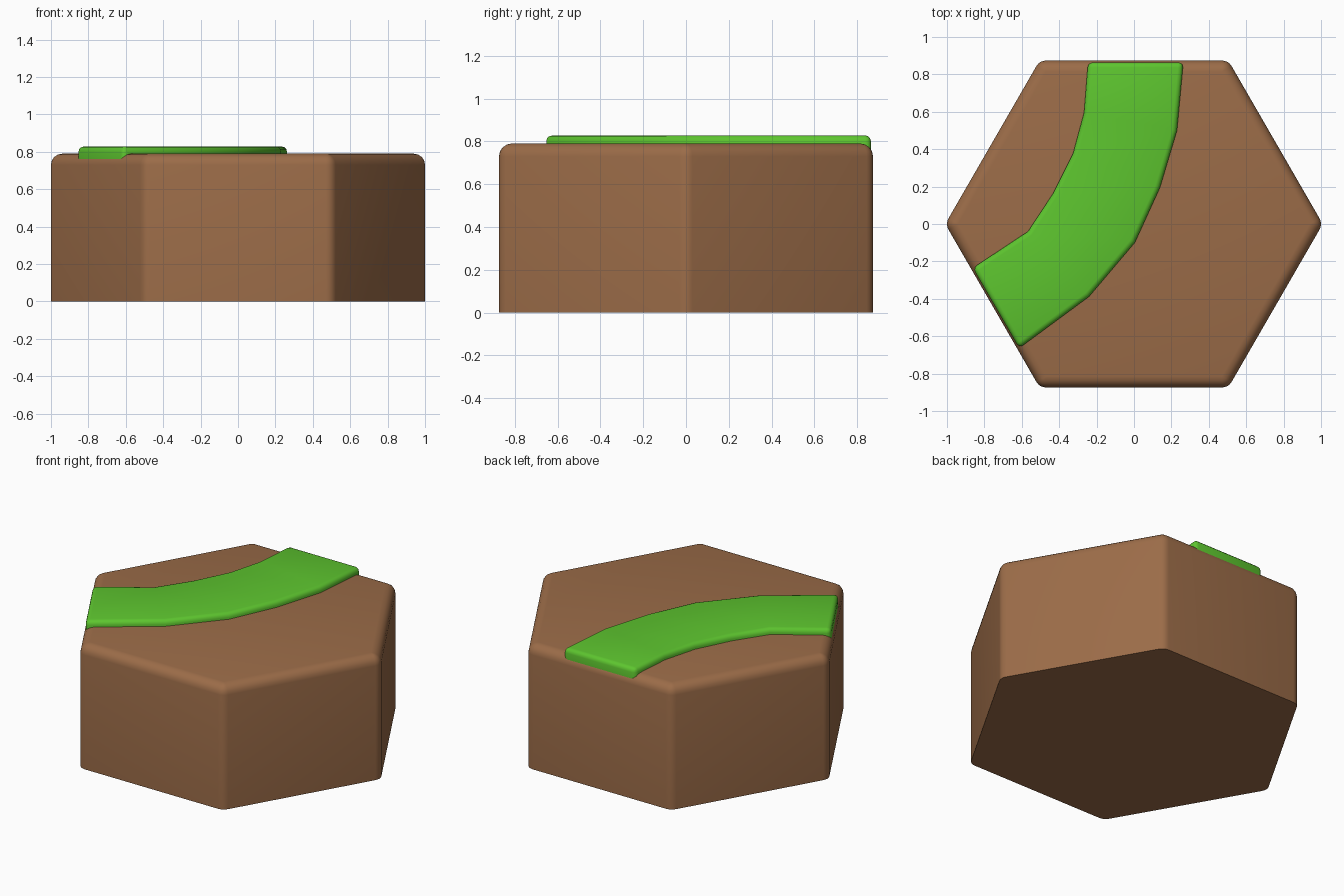
import bpy, bmesh, math

if "Cube" in bpy.data.objects:
    bpy.data.objects.remove(bpy.data.objects["Cube"])


def material(name, color):
    m = bpy.data.materials.new(name)
    m.diffuse_color = (*color, 1)
    m.use_nodes = True
    m.node_tree.nodes["Principled BSDF"].inputs["Base Color"].default_value = m.diffuse_color
    return m


def finish(bm, name, mat, angle):
    bmesh.ops.recalc_face_normals(bm, faces=bm.faces)
    me = bpy.data.meshes.new(name)
    bm.to_mesh(me)
    bm.free()
    me.materials.append(mat)
    ob = bpy.data.objects.new(name, me)
    bpy.context.collection.objects.link(ob)
    bpy.ops.object.select_all(action='DESELECT')
    ob.select_set(True)
    bpy.context.view_layer.objects.active = ob
    bpy.ops.object.shade_smooth_by_angle(angle=math.radians(angle))
    return ob


brown = material("earth brown", (0.33, 0.15, 0.065))
green = material("grass green", (0.11, 0.56, 0.028))

# Hexagonal base: rounded corners and rounded top rim, sharp bottom
R, TOP, STEPS = 0.06, 0.79, 4


def hex_ring(bm, radius, z):
    ring = []
    for corner in range(6):
        a = math.radians(60 * corner)
        for k in range(STEPS + 1):
            b = a + math.radians(-30 + 60 * k / STEPS)
            ring.append(bm.verts.new(((1 - R) * math.cos(a) + radius * math.cos(b),
                                      (1 - R) * math.sin(a) + radius * math.sin(b), z)))
    return ring


bm = bmesh.new()
rings = [hex_ring(bm, R, 0)]
for i in range(STEPS + 1):
    t = math.pi / 2 * i / STEPS
    rings.append(hex_ring(bm, R * math.cos(t), TOP - R + R * math.sin(t)))
for lo, hi in zip(rings, rings[1:]):
    for j in range(len(lo)):
        n = (j + 1) % len(lo)
        bm.faces.new((lo[j], lo[n], hi[n], hi[j]))
bm.faces.new(rings[0][::-1])
bm.faces.new(rings[-1])
bmesh.ops.remove_doubles(bm, verts=bm.verts, dist=0.0005)
finish(bm, "hex_base", brown, 40)

# Curved raised path: strip between inner and outer curve, bevelled top rim
inner = [(-.246, .864), (-.267, .596), (-.326, .377), (-.433, .163), (-.567, -.04), (-.862, -.235)]
outer = [(.264, .864), (.23, .5), (.139, .195), (.005, -.099), (-.24, -.388), (-.614, -.664)]
Z0, Z1 = 0.75, 0.828
bm = bmesh.new()
sections = [[bm.verts.new((*p, z)) for p, z in ((a, Z0), (b, Z0), (b, Z1), (a, Z1))]
            for a, b in zip(inner, outer)]
for s, e in zip(sections, sections[1:]):
    for j in range(4):
        n = (j + 1) % 4
        bm.faces.new((s[j], s[n], e[n], e[j]))
bm.faces.new(sections[0][::-1])
bm.faces.new(sections[-1])
bmesh.ops.recalc_face_normals(bm, faces=bm.faces)
rim = [e for e in bm.edges
       if e.calc_face_angle() > 1 and max(v.co.z for v in e.verts) > Z0 + 0.01]
bmesh.ops.bevel(bm, geom=rim, offset=0.027, offset_type='OFFSET', segments=3,
                profile=0.5, affect='EDGES', clamp_overlap=True)
finish(bm, "curved_path", green, 40)
